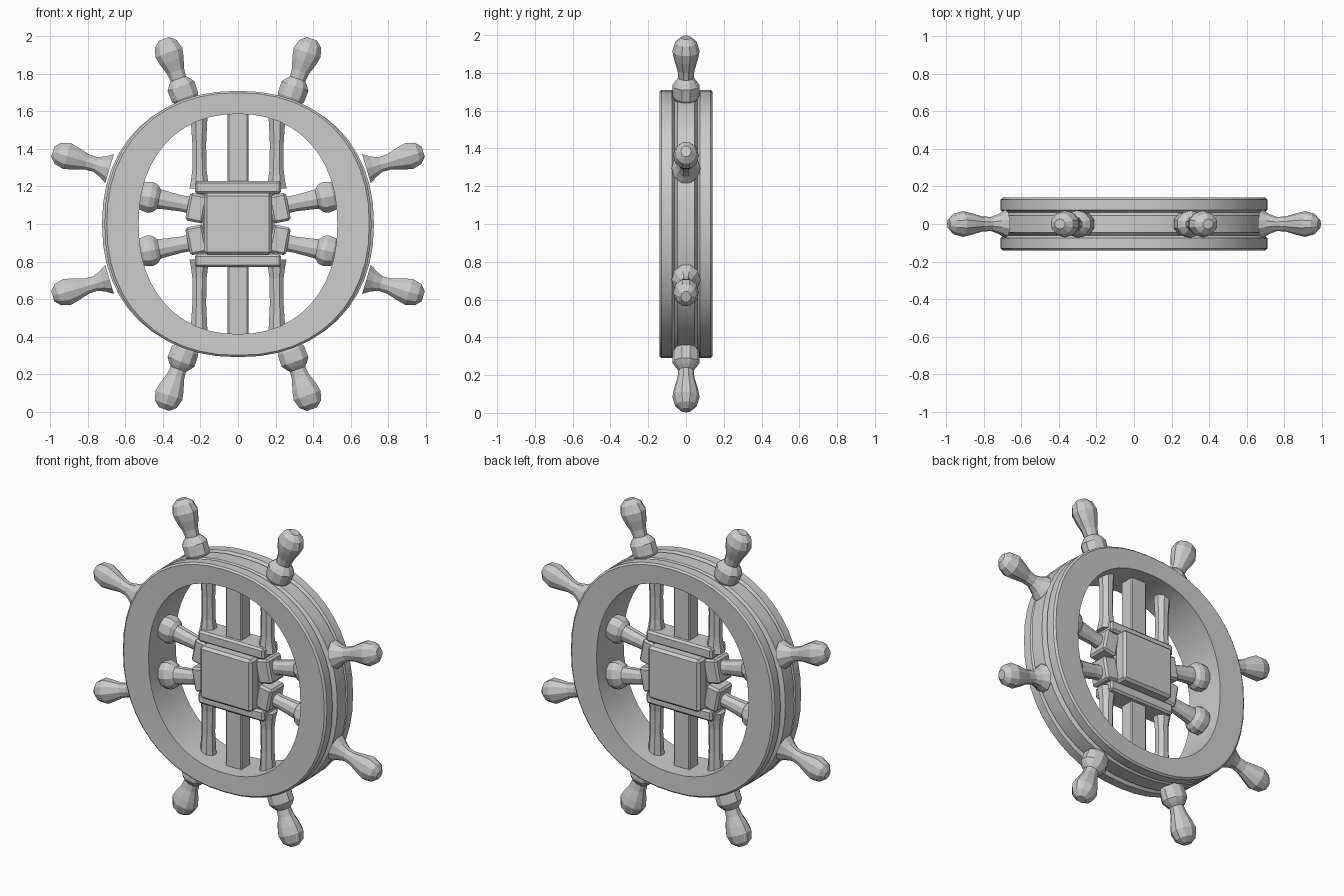
import bpy, bmesh, math
from mathutils import Vector

if "Cube" in bpy.data.objects:
    bpy.data.objects.remove(bpy.data.objects["Cube"])

CZ = 1.0  # height of the wheel centre


def finish(name, bm, smooth=None):
    bmesh.ops.recalc_face_normals(bm, faces=bm.faces[:])
    me = bpy.data.meshes.new(name)
    bm.to_mesh(me)
    bm.free()
    ob = bpy.data.objects.new(name, me)
    bpy.context.collection.objects.link(ob)
    if smooth:
        bpy.ops.object.select_all(action='DESELECT')
        ob.select_set(True)
        bpy.context.view_layer.objects.active = ob
        bpy.ops.object.shade_smooth_by_angle(angle=math.radians(smooth))
    return ob


def box(name, centre, size, bevel=0.01, tilt=0.0):
    bm = bmesh.new()
    bmesh.ops.create_cube(bm, size=1)
    for v in bm.verts:
        v.co = Vector((v.co.x * size[0], v.co.y * size[1], v.co.z * size[2]))
    bmesh.ops.bevel(bm, geom=bm.edges[:], offset=bevel, segments=1, affect='EDGES')
    ob = finish(name, bm)
    ob.location = centre
    ob.rotation_euler.y = tilt
    return ob


def turned(name, start, end, profile, sides=10, depth=1.0):
    """Lathe a (fraction along, radius) profile between two (x, z) points."""
    a, b = Vector((start[0], 0, start[1])), Vector((end[0], 0, end[1]))
    d = (b - a).normalized()
    u, w = Vector((d.z, 0, -d.x)), Vector((0, depth, 0))
    bm = bmesh.new()
    rings = []
    for t, r in profile:
        c = a.lerp(b, t)
        rings.append([bm.verts.new(c + r * (math.cos(k) * u + math.sin(k) * w))
                      for k in (2 * math.pi * (i + 0.5) / sides for i in range(sides))])
    for p, q in zip(rings, rings[1:]):
        for i in range(sides):
            j = (i + 1) % sides
            bm.faces.new((p[i], p[j], q[j], q[i]))
    bm.faces.new(rings[0])
    bm.faces.new(rings[-1])
    return finish(name, bm)


def oval(angle, rx, rz, n):
    c, s = math.cos(angle), math.sin(angle)
    return (math.copysign(abs(c) ** (2 / n), c) * rx,
            math.copysign(abs(s) ** (2 / n), s) * rz)


# Rim: slightly squared oval ring with two grooves around the outside
section = [(0.53, 0.587, -0.135), (0.70, 0.70, -0.14), (0.712, 0.71, -0.13),
           (0.712, 0.71, -0.075), (0.69, 0.69, -0.06), (0.725, 0.705, -0.045),
           (0.725, 0.705, 0.045), (0.69, 0.69, 0.06), (0.712, 0.71, 0.075),
           (0.712, 0.71, 0.13), (0.70, 0.70, 0.14), (0.53, 0.587, 0.135)]
bm = bmesh.new()
N = 48
loops = []
for i in range(N):
    loop = []
    for rx, rz, y in section:
        x, z = oval(2 * math.pi * i / N, rx, rz, 2.2)
        loop.append(bm.verts.new((x, y, CZ + z)))
    loops.append(loop)
for i in range(N):
    p, q = loops[i], loops[(i + 1) % N]
    for k in range(len(section)):
        m = (k + 1) % len(section)
        bm.faces.new((p[k], p[m], q[m], q[k]))
finish("rim", bm, smooth=25)

# Hub and centre bar
box("hub_block", (0, 0, CZ), (0.36, 0.26, 0.33), 0.015)
box("hub_core", (0, 0, CZ), (0.39, 0.12, 0.44), 0.01)
box("centre_bar", (0, 0, CZ), (0.11, 0.09, 1.2), 0.006)

collared = [(0, 0.065), (0.06, 0.078), (0.24, 0.08), (0.31, 0.062), (0.36, 0.045),
            (0.48, 0.05), (0.65, 0.07), (0.78, 0.08), (0.92, 0.065), (1, 0.03)]
flared = [(0, 0.085), (0.12, 0.06), (0.25, 0.042), (0.4, 0.044), (0.58, 0.062),
          (0.75, 0.076), (0.91, 0.062), (1, 0.03)]
bar = [(0, 0.058), (0.12, 0.048), (0.25, 0.041), (0.6, 0.04), (0.85, 0.046), (1, 0.05)]
baluster = [(0, 0.05), (0.3, 0.045), (0.5, 0.05), (0.66, 0.055), (0.72, 0.078),
            (0.8, 0.088), (0.92, 0.08), (1, 0.05)]

for sz, up in ((1, "upper"), (-1, "lower")):
    # Plate that the vertical bars stand on
    box(f"{up}_hub_plate", (0, 0, CZ + sz * 0.195), (0.46, 0.15, 0.07), 0.012)
    for sx, side in ((1, "right"), (-1, "left")):
        tag = f"{up}_{side}"

        def pt(x, z):
            return sx * x, CZ + sz * z

        # Outer grips
        turned(f"{tag}_end_handle", pt(0.275, 0.655), pt(0.395, 0.987), collared, depth=0.9)
        turned(f"{tag}_side_handle", pt(0.685, 0.295), pt(0.988, 0.385), flared, depth=0.9)
        # Vertical bars beside the centre bar
        turned(f"{tag}_bar", pt(0.205, 0.19), pt(0.208, 0.59), bar, 8)
        # Horizontal turned spokes with square roots
        turned(f"{tag}_spoke", pt(0.2, 0.09), pt(0.535, 0.155), baluster, depth=0.85)
        x, z = pt(0.222, 0.085)
        box(f"{tag}_spoke_root", (x, 0, z), (0.095, 0.14, 0.15), 0.012, -sx * sz * 0.19)
